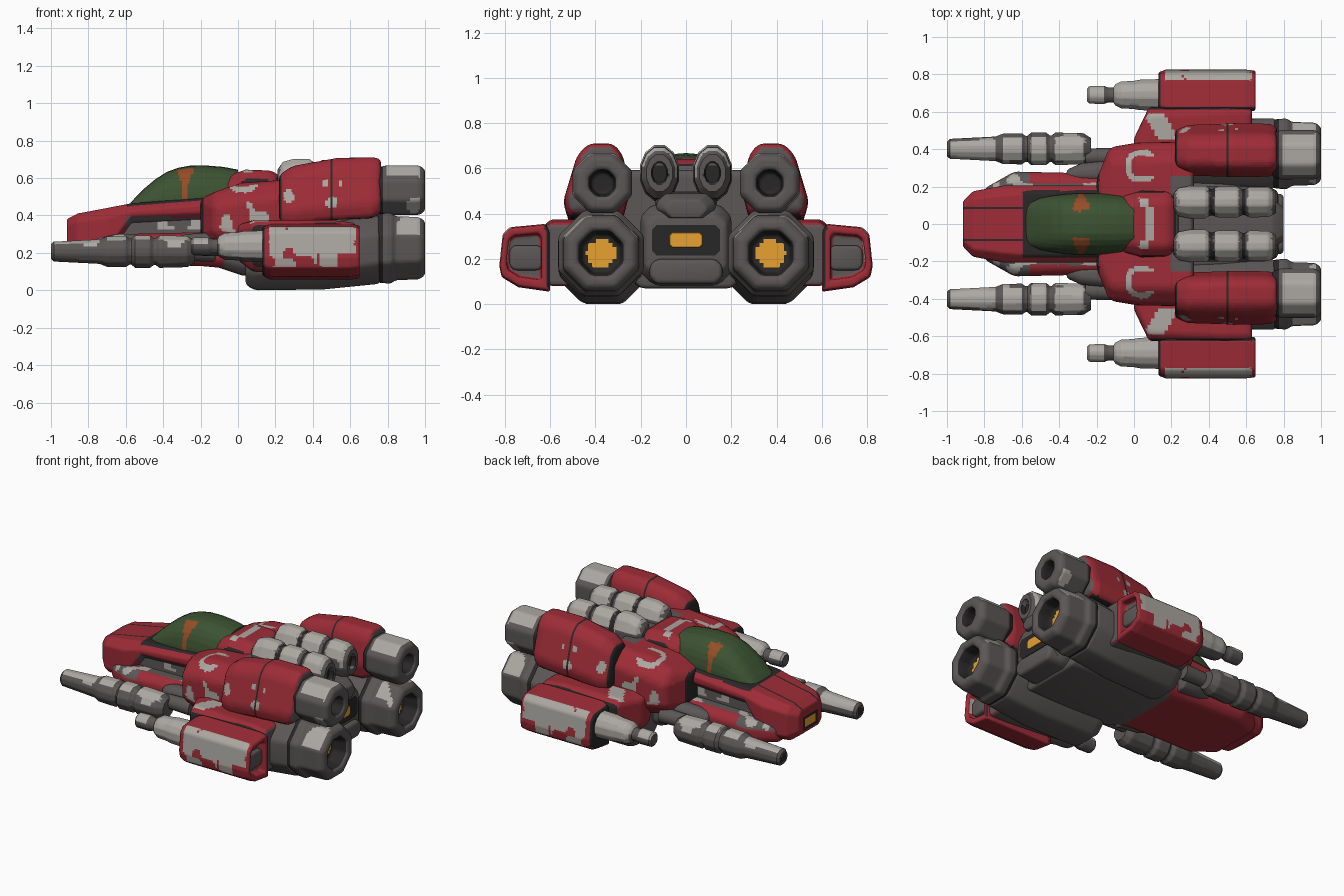
import bpy, bmesh, math
from mathutils import Vector, noise

if "Cube" in bpy.data.objects:
    bpy.data.objects.remove(bpy.data.objects["Cube"])

COLOURS = [("red paint", (0.34, 0.025, 0.037)), ("dark metal", (0.105, 0.095, 0.093)),
           ("light metal", (0.41, 0.39, 0.36)), ("green glass", (0.045, 0.085, 0.032)),
           ("orange trim", (0.30, 0.075, 0.02)), ("yellow glow", (0.9, 0.40, 0.035)),
           ("black gaps", (0.022, 0.02, 0.02))]
RED, DARK, LIGHT, GREEN, ORANGE, YELLOW, BLACK = range(7)
MATS = []
for label, rgb in COLOURS:
    m = bpy.data.materials.new(label)
    m.diffuse_color = (*rgb, 1)
    m.use_nodes = True
    m.node_tree.nodes["Principled BSDF"].inputs["Base Color"].default_value = m.diffuse_color
    MATS.append(m)


def nz(c, s=8, off=0.0):
    return noise.noise(Vector((c.x * s + off, abs(c.y) * s, c.z * s)))


def rect(y0, y1, z0, z1, ct, cb=None):
    """Chamfered rectangle section."""
    cb = ct if cb is None else cb
    return [(y0 + cb, z0), (y1 - cb, z0), (y1, z0 + cb), (y1, z1 - ct),
            (y1 - ct, z1), (y0 + ct, z1), (y0, z1 - ct), (y0, z0 + cb)]


def dome(hw, z0, z1):
    """Rounded half section for the canopy."""
    pts = [(-hw, z0 - .03), (hw, z0 - .03)]
    for i in range(15):
        a = math.pi * i / 14
        c, s = math.cos(a), math.sin(a)
        pts.append((hw * math.copysign(abs(c) ** .75, c), z0 + (z1 - z0) * s ** .8))
    return pts


def scaled(pts, f, dz=0.0):
    cy = sum(p[0] for p in pts) / len(pts)
    cz = sum(p[1] for p in pts) / len(pts)
    return [(cy + (y - cy) * f, cz + (z - cz) * f + dz) for y, z in pts]


def loft(name, sections, mat, rule=None, bevel=0.02, step=0.018, mirror=False, lines=()):
    """Skin rings along x, round the edges, slice finely and colour faces by a rule."""
    bm = bmesh.new()
    rings = [[bm.verts.new((x, y, z)) for y, z in pts] for x, pts in sections]
    n = len(rings[0])
    for a, b in zip(rings, rings[1:]):
        for i in range(n):
            bm.faces.new((a[i], a[(i + 1) % n], b[(i + 1) % n], b[i]))
    bm.faces.new(rings[0])
    bm.faces.new(rings[-1])
    bmesh.ops.recalc_face_normals(bm, faces=bm.faces[:])
    if bevel:
        sharp = [e for e in bm.edges if e.calc_face_angle(0) > 0.4]
        bmesh.ops.bevel(bm, geom=sharp, offset=bevel, segments=3, profile=0.5,
                        affect='EDGES', clamp_overlap=True)
    if rule:
        cuts = [(ax, p + s) for ax, p in lines for s in (-0.006, 0.006)]
        for ax in range(3):
            vals = [v.co[ax] for v in bm.verts]
            lo, hi = min(vals), max(vals)
            k = math.ceil(lo / step)
            while k * step < hi:
                cuts.append((ax, k * step + 0.0013))
                k += 1
        for ax, p in cuts:
            co, no = Vector(), Vector()
            co[ax], no[ax] = p, 1
            bmesh.ops.bisect_plane(bm, geom=bm.verts[:] + bm.edges[:] + bm.faces[:],
                                   dist=1e-5, plane_co=co, plane_no=no)
    bm.normal_update()
    for f in bm.faces:
        f.material_index = mat
        if rule:
            c = f.calc_center_median()
            got = rule(c, f.normal)
            f.material_index = mat if got is None else got
            if any(abs(c[ax] - p) < 0.006 and (ax == 0 or f.normal.z > 0.3) for ax, p in lines):
                f.material_index = BLACK
    me = bpy.data.meshes.new(name)
    bm.to_mesh(me)
    bm.free()
    for m in MATS:
        me.materials.append(m)
    ob = bpy.data.objects.new(name, me)
    bpy.context.collection.objects.link(ob)
    if mirror:
        md = ob.modifiers.new("mirror", 'MIRROR')
        md.use_axis = (False, True, False)
        md.use_mirror_merge = False
    return ob


def tube(name, cy, cz, profile, mat, rule=None, n=12, ky=1.0, kz=1.0, **kw):
    """Turned part along x from (x, radius) pairs."""
    def ring(r):
        return [(cy + ky * r * math.cos((i + 0.5) * math.tau / n),
                 cz + kz * r * math.sin((i + 0.5) * math.tau / n)) for i in range(n)]
    return loft(name, [(x, ring(r)) for x, r in profile], mat, rule, mirror=True, **kw)


# nose shell with light strip at the tip
def nose_rule(c, n):
    if n.x < -0.8 and abs(c.y) < 0.08 and 0.24 < c.z < 0.32:
        return YELLOW if abs(c.y) < 0.05 and 0.26 < c.z < 0.30 else BLACK
    if c.x > -0.60 and abs(c.y) < 0.178 and n.z > 0.5:
        return BLACK
    if n.z < 0.3 and c.x > -0.6 and c.z < 0.39:
        return DARK

loft("nose_shell", [(-0.915, rect(-.12, .12, .22, .38, .03)), (-0.86, rect(-.175, .175, .18, .41, .04)),
                    (-0.70, rect(-.205, .205, .17, .44, .05)), (-0.57, rect(-.205, .205, .36, .465, .04)),
                    (-0.12, rect(-.205, .205, .38, .50, .04))], RED, nose_rule,
     lines=[(1, -0.085), (1, 0.085)])
loft("nose_keel", [(-0.80, rect(-.19, .19, .16, .28, .03)), (-0.64, rect(-.28, .28, .14, .30, .04)),
                   (-0.20, rect(-.27, .27, .13, .31, .04)), (0.02, rect(-.27, .27, .11, .32, .04))], RED,
     lambda c, n: (LIGHT if nz(c, 12) > 0.22 else DARK) if n.z > 0.2 and (c.x < -0.56 or abs(c.y) < .22) else None)
loft("nose_core", [(-0.68, rect(-.16, .16, .2, .43, .03)), (0.0, rect(-.17, .17, .2, .46, .03))], DARK,
     lambda c, n: LIGHT if c.x > -0.45 and c.z > .32 and nz(c, 10) > 0.1 else None)

# canopy with orange side frames
CAN = [(-.585, .10, .455), (-.55, .12, .495), (-.50, .14, .545), (-.44, .152, .595), (-.38, .16, .633), (-.32, .165, .655),
       (-.26, .165, .666), (-.18, .165, .668), (-.08, .16, .66), (0.0, .15, .645)]
loft("canopy", [(x, dome(hw, .445, z)) for x, hw, z in CAN], GREEN,
     lambda c, n: ORANGE if abs(c.x + .283) < .018 + max(0, c.z - .57) * .35 and abs(c.y) > .07 and c.z > .475 else
     BLACK if n.x < .8 and c.z < .452 else None, bevel=0, step=.015)


# middle body with crescent marks
def body_rule(c, n):
    dx, dy = c.x - 0.04, abs(c.y) - 0.31
    if n.x > 0.8:
        return DARK
    if c.x < -0.185:
        return BLACK
    if c.x > 0.2 and abs(c.y) < 0.25:
        return DARK
    if n.z > 0.5:
        if 0.06 < math.hypot(dx, dy) < 0.09 and not (dx > 0.02 and abs(dy) < 0.05):
            return LIGHT
    elif n.z > -0.3 and abs(c.y) > .38 and nz(c, 13, 3) > 0.36:
        return LIGHT

loft("mid_body", [(-0.20, rect(-.25, .25, .28, .49, .04)), (-0.13, rect(-.41, .41, .24, .525, .07)),
                  (0.02, rect(-.435, .435, .20, .575, .09)), (0.32, rect(-.44, .44, .18, .595, .09))],
     RED, body_rule, bevel=0.03, step=.015)
loft("spine", [(-0.06, rect(-.15, .15, .45, .61, .05)), (0.04, rect(-.18, .18, .45, .645, .06)),
               (0.18, rect(-.18, .18, .45, .64, .06)), (0.24, rect(-.16, .16, .45, .60, .05))], RED,
     lambda c, n: DARK if n.x > .6 else BLACK if c.x > .205 or (abs(c.y) > .168 and n.z < .6) else
     LIGHT if n.z > .6 and abs(c.x - (.05 + .03 * (abs(c.y) < .09))) < .026 and abs(c.y) < .14 else None, step=.015)

# rear core, stern light and belly
loft("rear_core", [(0.20, rect(-.2, .2, .09, .44, .05)), (0.70, rect(-.2, .2, .09, .44, .05)),
                   (0.77, rect(-.18, .18, .12, .40, .05))], DARK)
loft("rear_deck", [(0.22, rect(-.14, .14, .40, .50, .04)), (0.74, rect(-.13, .13, .38, .49, .04)),
                   (0.80, rect(-.09, .09, .38, .46, .03))], DARK)
loft("stern_step", [(0.60, rect(-.17, .17, .08, .20, .03)), (0.80, rect(-.16, .16, .09, .20, .03))], DARK)
loft("stern_recess", [(0.765, rect(-.15, .15, .215, .35, .02)), (0.773, rect(-.15, .15, .215, .35, .02))], BLACK, bevel=0)
loft("stern_light", [(0.77, rect(-.075, .075, .25, .318, .012)), (0.778, rect(-.07, .07, .252, .315, .012))], YELLOW, bevel=0)
loft("belly", [(-0.16, rect(-.25, .25, .14, .3, .04)), (0.02, rect(-.29, .29, .08, .3, .05)),
               (0.66, rect(-.25, .25, .07, .3, .05))], DARK)

# lower engines
loft("lower_engine_body", [(0.04, rect(.22, .50, .03, .30, .06)), (0.09, rect(.19, .54, .0, .34, .08, .09)),
                           (0.46, rect(.19, .56, .005, .36, .09, .10)), (0.76, rect(.19, .565, .035, .40, .10, .11))],
     DARK, mirror=True)


def lower_nozzle_rule(c, n):
    r = math.hypot(c.y - .375, c.z - .225)
    if n.x > .8 and c.x < .92:
        return YELLOW if r < .064 else BLACK
    if r < .105 and c.x < .985:
        return BLACK
    if c.x < .775:
        return BLACK
    if .85 < c.x < .97 and n.z > .4 and nz(c, 9) > -.05:
        return LIGHT

tube("lower_nozzle", .375, .225, [(.72, .17), (.75, .20), (.82, .205), (.84, .185), (.97, .18), (1.0, .155),
                                  (1.0, .112), (.96, .10), (.90, .09)], DARK, lower_nozzle_rule, n=8, bevel=0.014)

# upper engines
NAC = [(.25, .50), (.28, .66), (.32, .71), (.43, .71), (.48, .66), (.54, .46), (.52, .385), (.28, .39)]
loft("upper_engine_cowl", [(.22, scaled(NAC, .78, -.06)), (.29, scaled(NAC, .96, -.04)), (.49, scaled(NAC, 1.0, -.01)),
                           (.53, scaled(NAC, 1.02, -.005)), (.72, scaled(NAC, 1.0, 0)), (.765, scaled(NAC, .9, .01))], RED,
     lambda c, n: DARK if n.x > .8 else BLACK if c.x < .232 or (n.z < -.8 and c.x > .3) else
     LIGHT if c.x < .55 and c.y > .36 and n.z > -.1 and nz(c, 11, 5) > .32 else None,
     bevel=0.025, mirror=True, lines=[(0, .50)], step=.015)
tube("upper_nozzle", .37, .535, [(.74, .13), (.79, .143), (.97, .143), (1.0, .12), (1.0, .068), (.97, .058), (.86, .052)],
     DARK, lambda c, n: (BLACK if c.x < .775 or math.hypot(c.y - .37, c.z - .535) < .062 else
                         LIGHT if .795 < c.x < .972 and ((n.z > .5 and abs(c.y - .37) < .105)
                                                         or (n.y > .5 and nz(c, 9) > .25)) else None),
     n=8, bevel=0.014)


# paired upper tubes
def upper_tube_rule(c, n):
    if c.x > .725 and math.hypot(c.y - .117, c.z - .575) < .04:
        return BLACK
    if min(abs(c.x - .415), abs(c.x - .585)) < .012:
        return BLACK
    if n.z > .1 + .3 * nz(c, 12) and .225 < c.x < .735 and min(abs(c.x - .415), abs(c.x - .585)) > .022:
        return LIGHT

tube("upper_tube", .117, .58, [(.21, .05), (.24, .085), (.30, .098), (.38, .098), (.41, .08), (.42, .08), (.45, .093),
                               (.55, .093), (.58, .078), (.59, .078), (.62, .092), (.72, .09), (.76, .065),
                               (.76, .04), (.73, .035)], DARK, upper_tube_rule, n=12, ky=.92, kz=1.3, bevel=0)

# wings
loft("wing_root", [(0.0, rect(.36, .46, .16, .35, .03)), (.08, rect(.38, .625, .10, .375, .04)),
                   (.50, rect(.38, .64, .08, .375, .04)), (.63, rect(.38, .64, .08, .36, .04))], RED,
     lambda c, n: DARK if n.x > .8 or n.z < -.8 else BLACK if c.y > .612 else
     LIGHT if n.z > .5 and .46 < c.y < .59 and abs((c.x - .14) + (c.y - .53) * .6) < .055 else None, mirror=True)
POD = [(.60, .055), (.74, .075), (.815, .12), (.825, .17), (.81, .31), (.78, .34), (.62, .355), (.60, .33)]


def pod_rule(c, n):
    if c.x > .595 and n.x > .8 and c.x < .63:
        return DARK
    if c.x < .142 or c.y < .625 and n.z > 0:
        return BLACK
    if c.y > .765 and .165 < c.x < .625 and n.x < .5 and n.z > -.5:
        if nz(c, 9, 1) + (.25 if c.z > .27 else 0) - (.35 if c.x > .42 and c.z < .2 else 0) > -.08:
            return LIGHT

loft("wing_pod", [(.13, scaled(POD, .86)), (.17, POD), (.60, POD), (.65, scaled(POD, .95)),
                  (.65, scaled(POD, .70)), (.60, scaled(POD, .66))], RED, pod_rule, bevel=0.015, mirror=True, step=.014)
loft("pod_rear_block", [(.56, rect(.63, .78, .15, .26, .02)), (.625, rect(.63, .78, .15, .26, .02))], DARK, mirror=True)
tube("wing_cannon", .69, .235, [(-.25, .036), (-.24, .048), (-.16, .05), (-.14, .042), (-.11, .042), (-.10, .058),
                                (-.07, .074), (.0, .078), (.03, .084), (.15, .088)], LIGHT,
     lambda c, n: DARK if -.16 < c.x < -.11 or n.z < -.6 or n.x < -.9 or (c.x < -.1 and n.z < .2) else None, bevel=0)


# nose guns and their mounts
def gun_rule(c, n):
    gap = min(abs(c.x - q) for q in (-.725, -.575, -.445))
    if n.x < -.9 and math.hypot(c.y - .402, c.z - .207) < .03:
        return BLACK
    if n.z > .55 + .3 * nz(c, 10) and -.98 < c.x < -.26 and gap > .022:
        return LIGHT

tube("nose_gun", .402, .207, [(-1.0, .04), (-.985, .055), (-.85, .062), (-.74, .068), (-.72, .076), (-.70, .084),
                              (-.60, .086), (-.58, .072), (-.57, .072), (-.55, .09), (-.47, .09), (-.45, .074),
                              (-.44, .074), (-.42, .09), (-.27, .086), (-.23, .06)], DARK, gun_rule, n=12, bevel=0)
loft("gun_mount", [(-.36, rect(.22, .29, .18, .27, .02)), (-.28, rect(.22, .325, .16, .30, .03)),
                   (-.12, rect(.22, .34, .15, .31, .03))], DARK, mirror=True)
tube("gun_feed", .36, .23, [(-.26, .045), (-.08, .05)], DARK, bevel=0)

# smooth shading with kept edges
for ob in bpy.context.collection.objects:
    ob.select_set(True)
    bpy.context.view_layer.objects.active = ob
bpy.ops.object.shade_smooth_by_angle(angle=math.radians(40))
